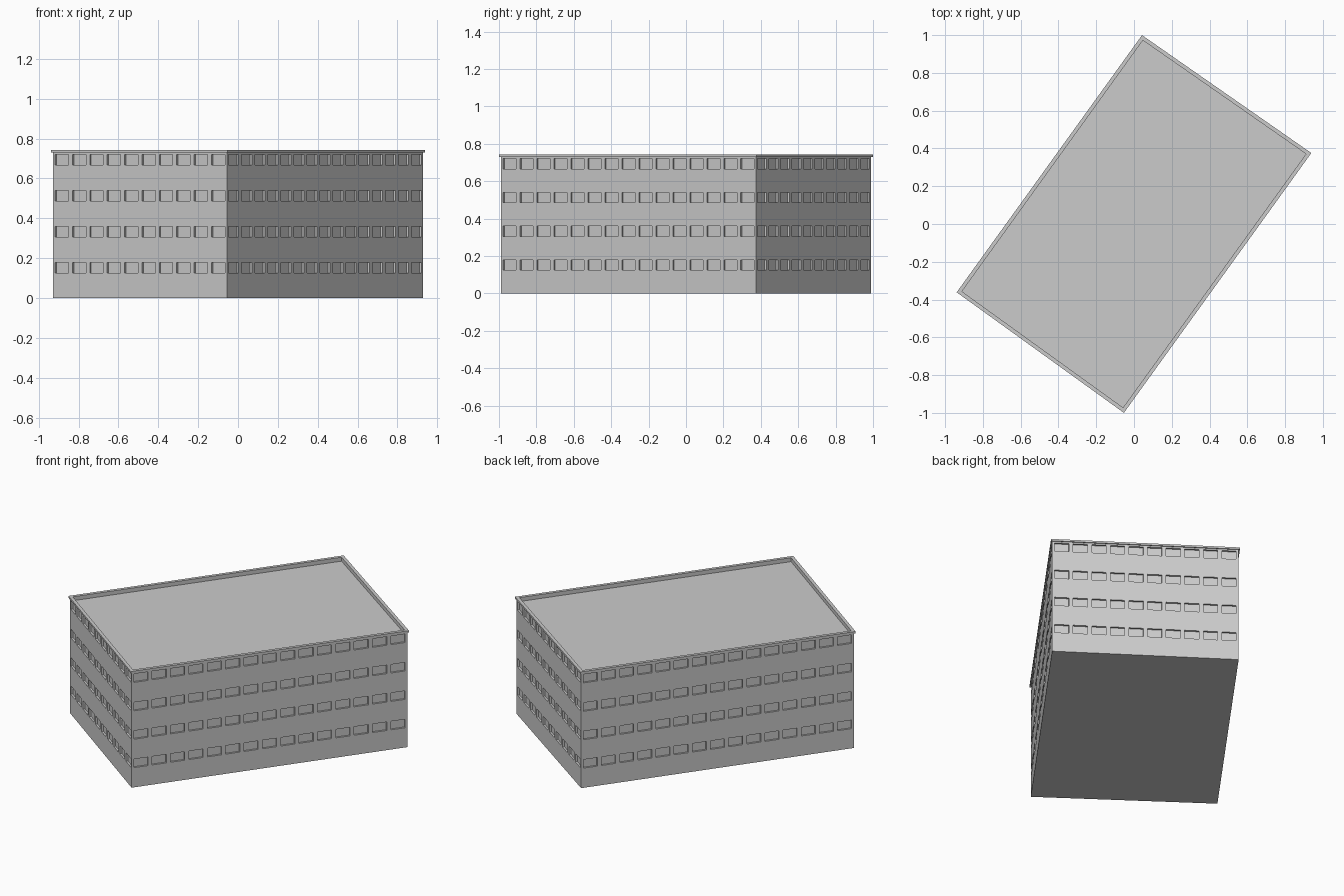
import bpy
import bmesh
from mathutils import Vector

cube = bpy.data.objects.get("Cube")
if cube:
    bpy.data.objects.remove(cube)

# One plain grey for the whole building
grey = bpy.data.materials.new("light_grey")
grey.use_nodes = True
grey.diffuse_color = (0.6, 0.6, 0.6, 1)
grey.node_tree.nodes["Principled BSDF"].inputs["Base Color"].default_value = (0.6, 0.6, 0.6, 1)

# Wall footprint, counter-clockwise from the front corner
FOOTPRINT = [Vector(p) for p in ((-0.055, -0.99), (0.929, 0.374), (0.044, 0.99), (-0.929, -0.36))]
BAYS = (15, 10, 15, 10)
WALL_TOP, CAP_TOP, ROOF = 0.73, 0.742, 0.717
SILLS = [0.125 + 0.1805 * i for i in range(4)]
WINDOW_HEIGHT, RECESS, WINDOW_SHARE, END_MARGIN = 0.054, 0.012, 0.77, 0.014


def finish(name, bm):
    bmesh.ops.remove_doubles(bm, verts=bm.verts, dist=0.0001)
    mesh = bpy.data.meshes.new(name)
    bm.to_mesh(mesh)
    bm.free()
    mesh.materials.append(grey)
    obj = bpy.data.objects.new(name, mesh)
    bpy.context.collection.objects.link(obj)


def face(bm, points):
    return bm.faces.new([bm.verts.new(p) for p in points])


def outward(a, b):
    t = (b - a).normalized()
    return Vector((t.y, -t.x))


def ring(offset, z):
    """Footprint grown by an offset, mitred at the corners, at height z."""
    points = []
    for i, p in enumerate(FOOTPRINT):
        n1 = outward(FOOTPRINT[i - 1], p)
        n2 = outward(p, FOOTPRINT[(i + 1) % 4])
        q = p + (n1 + n2) * (offset / (1 + n1.dot(n2)))
        points.append(Vector((q.x, q.y, z)))
    return points


def wall(name, a, b, bays):
    """Wall split into a grid, with each window cell set back."""
    bm = bmesh.new()
    length = (b - a).length
    t = (b - a).normalized()
    n = outward(a, b)
    width_sum = length - 2 * END_MARGIN
    pitch = width_sum / (bays - 1 + WINDOW_SHARE)
    stations = [0]
    for i in range(bays):
        start = END_MARGIN + i * pitch
        stations += [start, start + pitch * WINDOW_SHARE]
    stations.append(length)
    levels = [0]
    for sill in SILLS:
        levels += [sill, sill + WINDOW_HEIGHT]
    levels.append(WALL_TOP)

    def at(s, z, depth=0):
        p = a + t * s - n * depth
        return Vector((p.x, p.y, z))

    for i, (s0, s1) in enumerate(zip(stations, stations[1:])):
        for j, (z0, z1) in enumerate(zip(levels, levels[1:])):
            cell = ((s0, z0), (s1, z0), (s1, z1), (s0, z1))
            if i % 2 and j % 2:
                # Window pane and its four reveals
                face(bm, [at(s, z, RECESS) for s, z in cell])
                for k in range(4):
                    c, d = cell[k], cell[(k + 1) % 4]
                    face(bm, [at(*c), at(*d), at(*d, RECESS), at(*c, RECESS)])
            else:
                face(bm, [at(s, z) for s, z in cell])
    finish(name, bm)


# Four walls
for i, name in enumerate(("front_long_wall", "back_short_wall", "back_long_wall", "front_short_wall")):
    wall(name, FOOTPRINT[i], FOOTPRINT[(i + 1) % 4], BAYS[i])

# Roof with a slightly overhanging parapet cap
bm = bmesh.new()
rings = [ring(0, WALL_TOP), ring(0.007, WALL_TOP), ring(0.007, CAP_TOP),
         ring(-0.013, CAP_TOP), ring(-0.013, ROOF)]
for low, high in zip(rings, rings[1:]):
    for i in range(4):
        j = (i + 1) % 4
        face(bm, [low[i], low[j], high[j], high[i]])
face(bm, rings[-1])
finish("roof_and_parapet", bm)

# Ground floor slab
bm = bmesh.new()
face(bm, ring(0, 0)[::-1])
finish("floor", bm)
